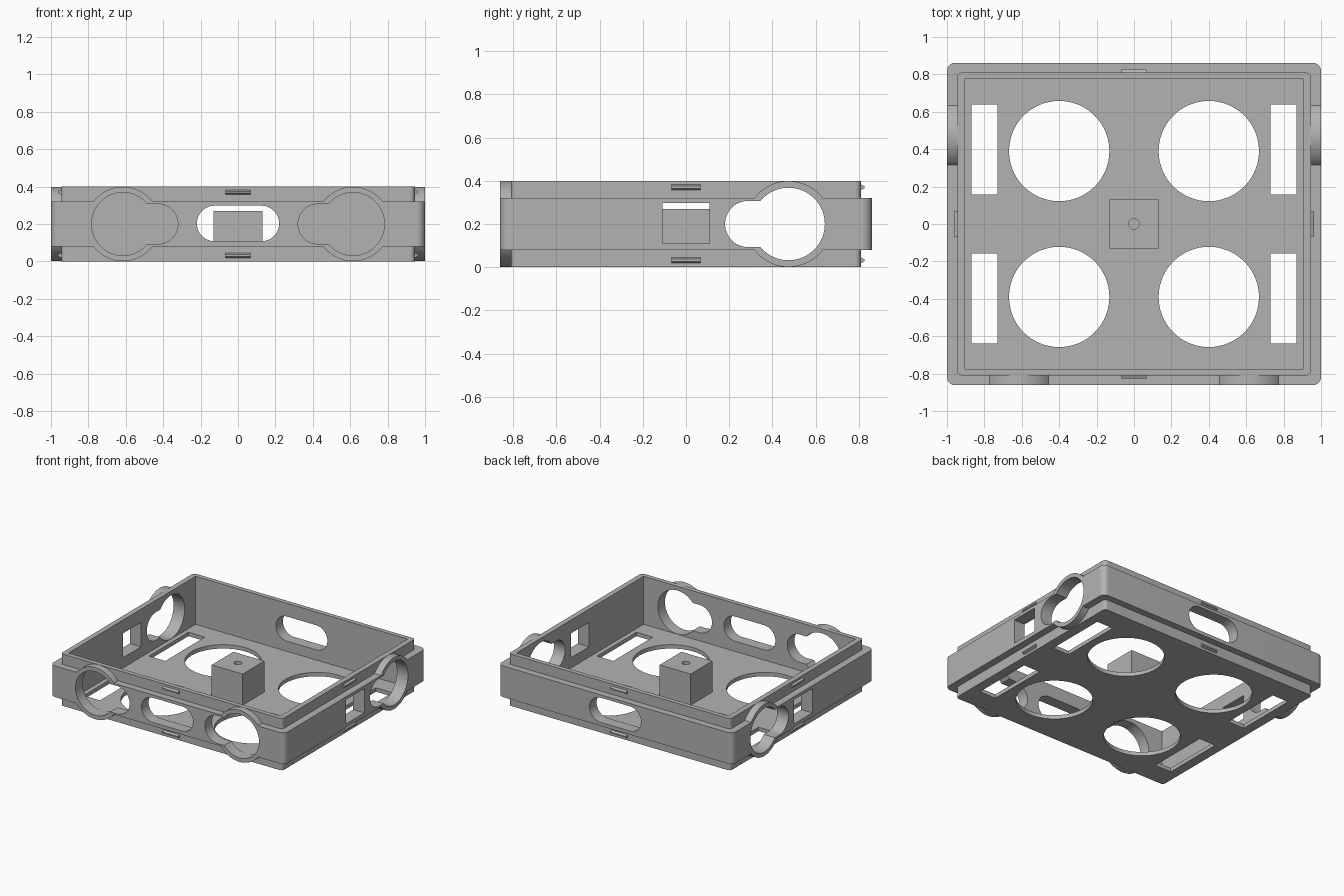
import bpy, bmesh, math

cube = bpy.data.objects.get("Cube")
if cube:
    bpy.data.objects.remove(cube, do_unlink=True)

grey = bpy.data.materials.new("plain grey")
grey.use_nodes = True
COLOUR = (0.45, 0.45, 0.45, 1)
grey.diffuse_color = COLOUR
grey.node_tree.nodes["Principled BSDF"].inputs["Base Color"].default_value = COLOUR

HEIGHT, FLOOR = 0.4, 0.03
MID = HEIGHT / 2


def prism(name, points, axis, a, b):
    """Extrude a 2D outline along an axis from a to b."""
    place = {"x": lambda u, v, w: (w, u, v),
             "y": lambda u, v, w: (u, w, v),
             "z": lambda u, v, w: (u, v, w)}[axis]
    bm = bmesh.new()
    low = [bm.verts.new(place(u, v, a)) for u, v in points]
    high = [bm.verts.new(place(u, v, b)) for u, v in points]
    bm.faces.new(low)
    bm.faces.new(high)
    n = len(points)
    for i in range(n):
        j = (i + 1) % n
        bm.faces.new((low[i], low[j], high[j], high[i]))
    bmesh.ops.recalc_face_normals(bm, faces=bm.faces)
    mesh = bpy.data.meshes.new(name)
    bm.to_mesh(mesh)
    bm.free()
    mesh.materials.append(grey)
    obj = bpy.data.objects.new(name, mesh)
    bpy.context.collection.objects.link(obj)
    return obj


def circle(u, v, r, n=64):
    return [(u + r * math.cos(2 * math.pi * i / n),
             v + r * math.sin(2 * math.pi * i / n)) for i in range(n)]


def rect(u0, u1, v0, v1):
    return [(u0, v0), (u1, v0), (u1, v1), (u0, v1)]


def rounded(hu, hv, r, v=0, steps=12):
    """Rectangle with rounded corners, centred on u = 0."""
    pts = []
    for k, (su, sv) in enumerate([(1, 1), (-1, 1), (-1, -1), (1, -1)]):
        for i in range(steps + 1):
            t = math.pi / 2 * (k + i / steps)
            p = (su * (hu - r) + r * math.cos(t), v + sv * (hv - r) + r * math.sin(t))
            if not pts or math.dist(p, pts[-1]) > 1e-5:
                pts.append(p)
    return pts


def activate(obj):
    bpy.ops.object.select_all(action="DESELECT")
    obj.select_set(True)
    bpy.context.view_layer.objects.active = obj


def combine(target, tool, operation):
    """Apply a boolean and discard the tool object."""
    mod = target.modifiers.new("boolean", "BOOLEAN")
    mod.operation, mod.solver, mod.object = operation, "EXACT", tool
    activate(target)
    bpy.ops.object.modifier_apply(modifier=mod.name)
    bpy.data.objects.remove(tool, do_unlink=True)


def cut(target, *args):
    combine(target, prism("cutter", *args), "DIFFERENCE")


def add(target, *args):
    combine(target, prism("addition", *args), "UNION")


# Tray body with the thicker band around its middle
tray = prism("tray", rounded(0.945, 0.81, 0.025), "z", 0, HEIGHT)
add(tray, rounded(1, 0.862, 0.045), "z", 0.08, 0.32)

# Keyhole openings: axis, centre, direction of the small end, wall span
keyholes = [("y", -0.615, 1, -0.862, -0.79), ("y", 0.615, -1, -0.862, -0.79),
            ("x", 0.475, -1, -1, -0.92), ("x", 0.475, -1, 0.92, 1)]

# Round collars around the keyholes
for axis, c, side, a, b in keyholes:
    add(tray, circle(c, MID, 0.199), axis, a, b)

# Open cavity
cut(tray, rect(-0.905, 0.905, -0.775, 0.775), "z", FLOOR, HEIGHT + 0.1)

# Keyhole cuts
for axis, c, side, a, b in keyholes:
    small = c + side * 0.187
    cut(tray, circle(c, MID, 0.168), axis, a - 0.1, b + 0.1)
    cut(tray, circle(small, MID, 0.107), axis, a - 0.1, b + 0.1)
    cut(tray, rect(min(c, small), max(c, small), MID - 0.107, MID + 0.107),
        axis, a - 0.1, b + 0.1)

# Long rounded slots in front and back, square windows in the sides
cut(tray, rounded(0.22, 0.095, 0.0949, 0.203), "y", -1, 1)
cut(tray, rect(-0.11, 0.11, 0.11, 0.297), "x", -1.1, 1.1)

# Floor openings
for sx in (-1, 1):
    for sy in (-1, 1):
        cut(tray, circle(sx * 0.4, sy * 0.39, 0.268, 96), "z", -0.1, 0.1)
        u, v = sorted((sx * 0.73, sx * 0.87)), sorted((sy * 0.157, sy * 0.638))
        cut(tray, rect(*u, *v), "z", -0.1, 0.1)

# Centre block with a blind screw hole
block = prism("centre_block", rect(-0.132, 0.132, -0.132, 0.132), "z", FLOOR - 0.01, 0.27)
cut(block, circle(0, 0, 0.028, 32), "z", 0.12, 0.4)

# Snap ridges above and below the band on every wall
for level, z in (("lower", 0.032), ("upper", 0.37)):
    for name, axis, wall, sign in (("front", "x", 0.81, -1), ("back", "x", 0.81, 1),
                                   ("right", "y", 0.945, -1), ("left", "y", 0.945, 1)):
        profile = [(sign * (wall + d), z + h) for d, h in
                   ((-0.01, -0.013), (0, -0.013), (0.017, -0.005),
                    (0.017, 0.005), (0, 0.013), (-0.01, 0.013))]
        prism(f"{name}_{level}_snap", profile, axis, -0.068, 0.068)

for obj in (tray, block):
    activate(obj)
    bpy.ops.object.shade_smooth_by_angle(angle=math.radians(30))
